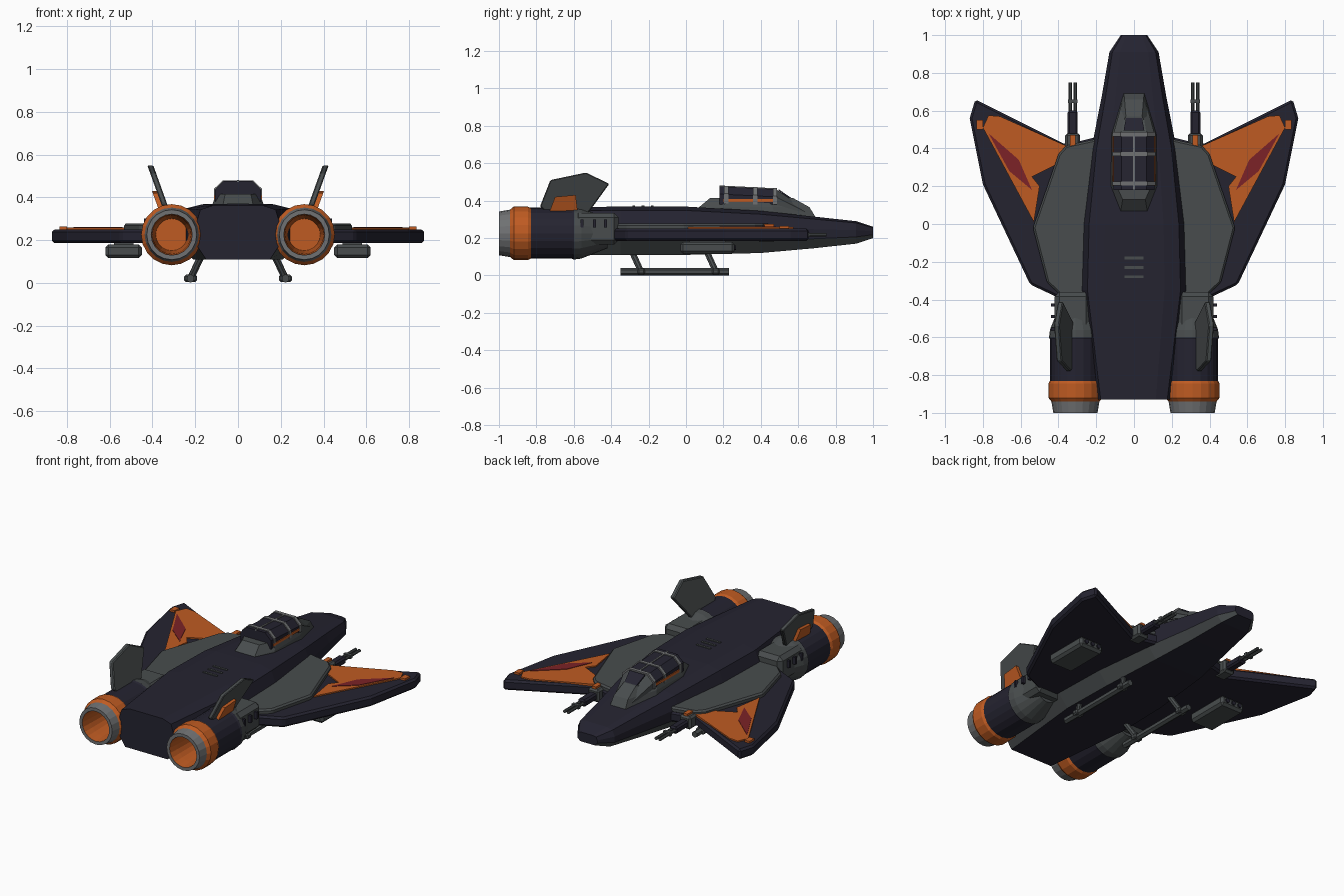
import bpy, bmesh, math
from mathutils import Vector

if "Cube" in bpy.data.objects:
    bpy.data.objects.remove(bpy.data.objects["Cube"])


def material(name, rgb):
    m = bpy.data.materials.new(name)
    m.use_nodes = True
    m.diffuse_color = (*rgb, 1)
    m.node_tree.nodes["Principled BSDF"].inputs["Base Color"].default_value = (*rgb, 1)
    return m


NAVY = material("dark navy", (0.018, 0.017, 0.03))
GREY = material("dark grey", (0.065, 0.073, 0.075))
STEEL = material("light grey", (0.16, 0.165, 0.17))
ORANGE = material("orange", (0.52, 0.105, 0.016))
RED = material("dark red", (0.2, 0.016, 0.02))


def loft(name, rings, mats, rule=None, mirror=False, bevel=0):
    """Skin a row of equal rings; rule(segment, side) picks the material slot."""
    bm = bmesh.new()
    vs = [[bm.verts.new(p) for p in ring] for ring in rings]
    n = len(vs[0])
    for s in range(len(vs) - 1):
        for i in range(n):
            j = (i + 1) % n
            f = bm.faces.new((vs[s][i], vs[s][j], vs[s + 1][j], vs[s + 1][i]))
            f.material_index = rule(s, i) if rule else 0
    bm.faces.new(vs[0]).material_index = rule(0, 0) if rule else 0
    bm.faces.new(vs[-1]).material_index = rule(len(vs) - 2, 0) if rule else 0
    bmesh.ops.recalc_face_normals(bm, faces=bm.faces)
    me = bpy.data.meshes.new(name)
    bm.to_mesh(me)
    bm.free()
    for m in mats:
        me.materials.append(m)
    ob = bpy.data.objects.new(name, me)
    bpy.context.collection.objects.link(ob)
    if bevel:
        b = ob.modifiers.new("bevel", "BEVEL")
        b.width, b.segments = bevel, 1
    if mirror:
        ob.modifiers.new("mirror", "MIRROR").use_mirror_merge = False
    return ob


def plate(name, outline, z0, z1, mat, mirror=True, bevel=0):
    return loft(name, [[(x, y, z) for x, y in outline] for z in (z0, z1)],
                [mat], None, mirror, bevel)


def box(name, x, y, z, mat, mirror=True, bevel=0):
    return plate(name, [(x[0], y[0]), (x[1], y[0]), (x[1], y[1]), (x[0], y[1])],
                 *z, mat, mirror, bevel)


def rod(name, a, b, r, mat, sides=8, mirror=True):
    a, b = Vector(a), Vector(b)
    q = (b - a).to_track_quat("Z", "Y")
    turn = [2 * math.pi * (i + 0.5) / sides for i in range(sides)]
    ring = [q @ Vector((r * math.cos(t), r * math.sin(t), 0)) for t in turn]
    return loft(name, [[a + p for p in ring], [b + p for p in ring]],
                [mat], None, mirror)


# Fuselage: faceted cross-section, grey lower chines
stations = [(1, .07, .20, .26), (.91, .13, .17, .29), (.68, .17, .145, .315),
            (.4, .225, .12, .345), (0, .27, .11, .368),
            (-.35, .28, .11, .368), (-.93, .2, .11, .362)]
half = [(.58, 1), (.88, .92), (1, .6), (1, .3), (.75, 0)]
section = half + [(-u, v) for u, v in reversed(half)]
loft("fuselage", [[(u * w, y, zb + v * (zt - zb)) for u, v in section]
                  for y, w, zb, zt in stations],
     [NAVY, GREY], lambda s, i: int(i in (3, 5)))
for y in (-.18, -.23, -.28):
    box("dorsal_vent", (-.05, .05), (y - .007, y + .007), (.36, .373), GREY, False)

# Canopy: grey fairing, dark glass, frames
def hexagon(k, z, y0, y1):
    pts = [(.05, .69), (.115, .48), (.12, .2), (.07, .06)]
    pts += [(-x, y) for x, y in reversed(pts)]
    lo, hi = .06, .69
    return [(x * k, y0 + (y - lo) / (hi - lo) * (y1 - y0), z) for x, y in pts]


loft("canopy_fairing", [hexagon(1.1, .30, .04, .70), hexagon(1, .365, .07, .66),
                        hexagon(.86, .415, .13, .57)], [GREY])


def arch(y, grow=0, drop=0):
    pts = [(.108, .38), (.108, .435), (.066, .476)]
    pts += [(-x, z) for x, z in reversed(pts)]
    return [(x + math.copysign(grow, x), y, z + (grow if z > .4 else 0) - (drop if z > .4 else 0))
            for x, z in pts]


loft("canopy_glass", [arch(.18), arch(.48, drop=.015)], [NAVY])
front = [(x * .6, .64, z) for x, z in
         [(.108, .33), (.108, .34), (.066, .355), (-.066, .355), (-.108, .34), (-.108, .33)]]
loft("windscreen", [arch(.48, drop=.015), front], [GREY])
loft("windscreen_glass", [[(.055, .495, .46 + d), (-.055, .495, .46 + d),
                           (-.035, .6, .388 + d), (.035, .6, .388 + d)]
                          for d in (-.008, .001)], [NAVY])
for y in (.215, .37, .475):
    d = (y - .18) * .05
    loft("canopy_frame", [arch(y - .011, .005, d), arch(y + .011, .005, d)], [STEEL])
rod("canopy_spine", (0, .18, .476), (0, .48, .461), .007, STEEL, 4, False)
box("canopy_stripe", (.104, .113), (.2, .48), (.392, .408), ORANGE)

# Wings with layered panels
plate("wing", [(.2, .46), (.36, .42), (.84, .66), (.87, .56), (.80, .21),
               (.55, -.32), (.38, -.4), (.2, -.4)], .185, .25, NAVY, bevel=.012)
plate("wing_root_panel", [(.2, .45), (.36, .415), (.4, .37), (.535, -.02),
                          (.46, -.31), (.38, -.385), (.2, -.385)],
      .24, .278, GREY, bevel=.01)
plate("wing_orange_panel", [(.35, .41), (.71, .57), (.77, .575), (.80, .51),
                            (.53, .01), (.5, .2), (.54, .25), (.4, .32)],
      .245, .258, ORANGE)
plate("wing_red_mark", [(.77, .48), (.61, .34), (.54, .18), (.66, .28)],
      .254, .261, RED)
box("wing_tip_light", (.80, .835), (.5, .55), (.24, .263), ORANGE)

# Underwing pods
box("underwing_pod", (.45, .62), (-.03, .26), (.115, .18), GREY, bevel=.015)
box("pod_pylon", (.49, .58), (.02, .21), (.17, .195), GREY)
for x in (.49, .535, .58):
    rod("pod_tube", (x, .255, .148), (x, .268, .148), .014, NAVY)

# Twin guns at the wing roots
box("gun_mount", (.285, .365), (.38, .48), (.18, .262), GREY, bevel=.012)
box("gun_mount_light", (.31, .34), (.4, .47), (.25, .275), ORANGE)
box("gun_body", (.298, .352), (.46, .6), (.195, .24), NAVY, bevel=.01)
for x in (.312, .338):
    rod("gun_barrel", (x, .58, .218), (x, .75, .218), .01, GREY)
box("gun_clamp", (.3, .35), (.64, .66), (.206, .23), GREY)

# Engines: one turned profile of radius, y and slot
profile = [(.08, -.42, 0), (.135, -.56, 0), (.14, -.6, 1), (.135, -.61, 1),
           (.135, -.83, 2), (.143, -.845, 2), (.143, -.92, 2), (.127, -.94, 3),
           (.117, -1, 3), (.096, -1, 2), (.09, -.93, 2), (.075, -.62, 2)]
SIDES = 20


def turned(r, y):
    angles = [2 * math.pi * i / SIDES for i in range(SIDES)]
    return [(.31 + r * math.cos(t), y, .225 + r * math.sin(t)) for t in angles]


loft("engine", [turned(r, y) for r, y, _ in profile], [GREY, NAVY, ORANGE, STEEL],
     lambda s, i: profile[s][2], mirror=True)
box("engine_intake_block", (.23, .42), (-.6, -.36), (.165, .335), GREY, bevel=.025)
for y in (-.43, -.49, -.555):
    box("intake_pin", (.41, .44), (y - .008, y + .008), (.255, .3), NAVY)


# Canted tail fins
def canted(name, outline, inner, outer, mat, bevel=0):
    loft(name, [[(.335 + (z - .34) * .36 + d, y, z) for y, z in outline]
                for d in (inner, outer)], [mat], None, True, bevel)


canted("tail_fin", [(-.54, .31), (-.41, .49), (-.535, .55), (-.725, .51),
                    (-.78, .37), (-.74, .33)], -.014, .014, GREY, .005)
canted("fin_block", [(-.58, .35), (-.59, .43), (-.7, .42), (-.73, .34)],
       .01, .035, ORANGE)

# Landing skids and struts
rod("landing_skid", (.222, -.35, .02), (.222, .23, .02), .02, GREY, 6)
for y in (-.29, .11):
    rod("skid_strut", (.17, y, .13), (.222, y + .05, .02), .017, GREY)
    box("skid_clamp", (.192, .252), (y + .03, y + .07), (.004, .038), GREY, bevel=.008)
